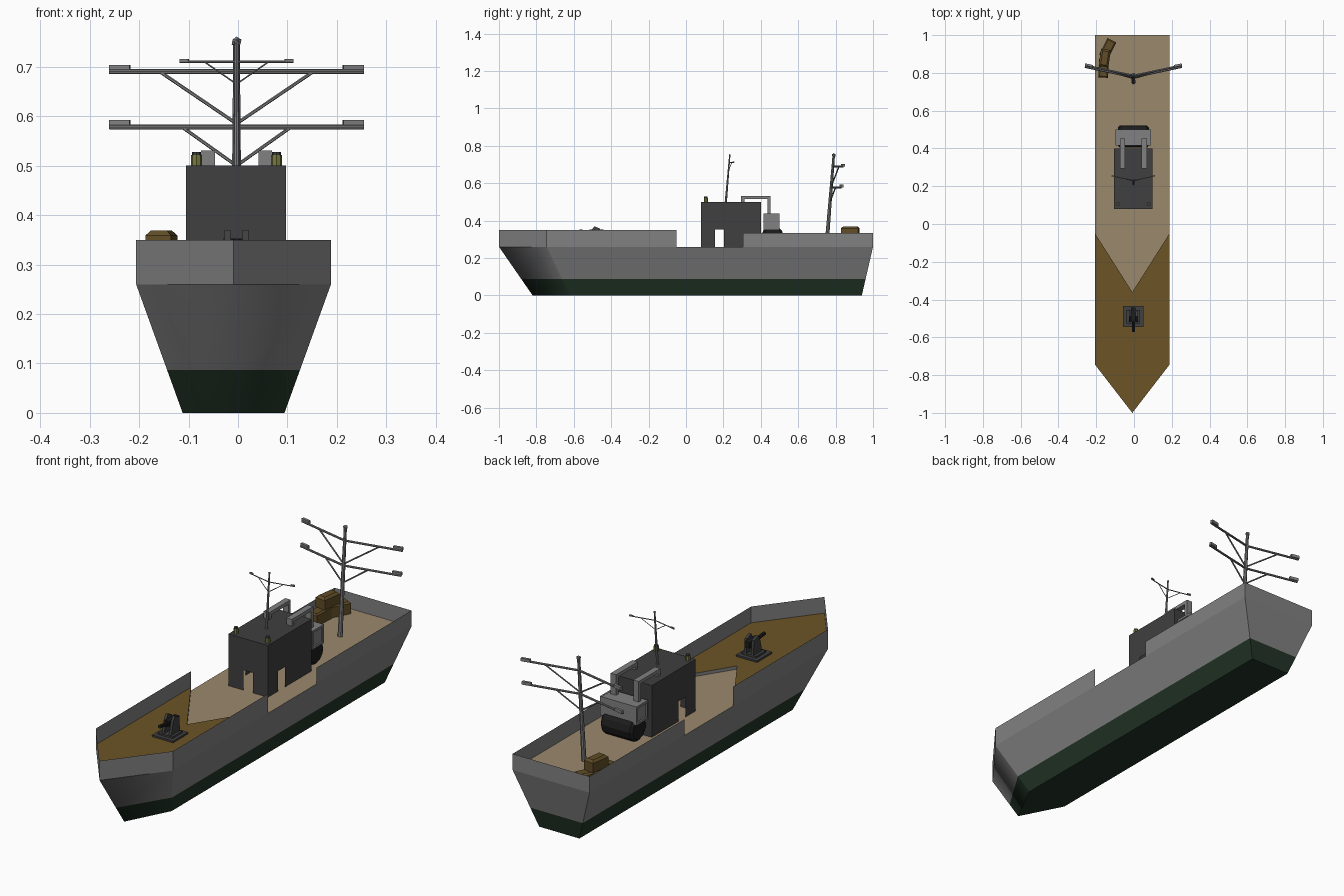
import bpy, bmesh
from math import radians
from mathutils import Vector, Matrix

if "Cube" in bpy.data.objects:
    bpy.data.objects.remove(bpy.data.objects["Cube"])

C = -0.009  # hull centre line
M = -0.003  # centre of the fittings


def mat(name, rgb):
    m = bpy.data.materials.new(name)
    m.diffuse_color = (*rgb, 1)
    m.use_nodes = True
    m.node_tree.nodes["Principled BSDF"].inputs["Base Color"].default_value = m.diffuse_color
    return m


GREY = mat("hull_grey", (0.22, 0.22, 0.22))
GREEN = mat("bottom_green", (0.016, 0.035, 0.02))
TAN = mat("deck_tan", (0.33, 0.25, 0.155))
BROWN = mat("deck_brown", (0.15, 0.09, 0.02))
CRATE = mat("crate_brown", (0.12, 0.075, 0.02))
DARK = mat("dark_grey", (0.05, 0.05, 0.05))
BLACK = mat("black", (0.012, 0.012, 0.012))
OLIVE = mat("lamp_olive", (0.2, 0.2, 0.05))


def finish(name, bm, *mats, normals=True):
    if normals:
        bmesh.ops.recalc_face_normals(bm, faces=bm.faces)
    me = bpy.data.meshes.new(name)
    bm.to_mesh(me)
    bm.free()
    for m in mats:
        me.materials.append(m)
    ob = bpy.data.objects.new(name, me)
    bpy.context.collection.objects.link(ob)
    return ob


def box(name, x, y, z, m, rot=0, bevel=0):
    bm = bmesh.new()
    mid = Vector((sum(x) / 2, sum(y) / 2, sum(z) / 2))
    size = (x[1] - x[0], y[1] - y[0], z[1] - z[0], 1)
    bmesh.ops.create_cube(bm, size=1, matrix=Matrix.Translation(mid)
                          @ Matrix.Rotation(radians(rot), 4, 'Z') @ Matrix.Diagonal(size))
    if bevel:
        top = max(v.co.z for v in bm.verts) - 1e-4
        edges = [e for e in bm.edges if all(v.co.z > top for v in e.verts)]
        bmesh.ops.bevel(bm, geom=edges, offset=bevel, segments=1, affect='EDGES')
    return finish(name, bm, m)


def add_tube(bm, a, b, r1, r2=None, n=8):
    a, b = Vector(a), Vector(b)
    d = b - a
    rot = d.to_track_quat('Z', 'Y').to_matrix().to_4x4()
    bmesh.ops.create_cone(bm, cap_ends=True, segments=n, radius1=r1, radius2=r2 or r1,
                          depth=d.length, matrix=Matrix.Translation((a + b) / 2) @ rot)


def tube(name, a, b, r, m, n=8):
    bm = bmesh.new()
    add_tube(bm, a, b, r, n=n)
    return finish(name, bm, m)


def sheet(name, polys, m):
    bm = bmesh.new()
    for p in polys:
        bm.faces.new([bm.verts.new(v) for v in p])
    return finish(name, bm, m, normals=False)


def extrude(name, pts, vec, *mats):
    bm = bmesh.new()
    f = bm.faces.new([bm.verts.new(p) for p in pts])
    g = bmesh.ops.extrude_face_region(bm, geom=[f], use_keep_orig=True)
    bmesh.ops.translate(bm, vec=vec, verts=[v for v in g['geom'] if isinstance(v, bmesh.types.BMVert)])
    return finish(name, bm, *mats)


# Hull: three outline rings from keel to deck, green below the waterline
def ring(z):
    t = z / 0.26
    w = 0.103 + 0.094 * t
    tip, shoulder, stern = -0.82 - 0.18 * t, -0.62 - 0.125 * t, 0.94 + 0.06 * t
    return [(C, tip, z), (C + w, shoulder, z), (C + w, stern, z), (C - w, stern, z), (C - w, shoulder, z)]


bm = bmesh.new()
rings = [[bm.verts.new(p) for p in ring(z)] for z in (0, 0.087, 0.26)]
for k in range(2):
    for i in range(5):
        j = (i + 1) % 5
        f = bm.faces.new((rings[k][i], rings[k][j], rings[k + 1][j], rings[k + 1][i]))
        f.material_index = 1 - k
        f.smooth = i in (0, 4)  # rounded shading on the bow
bm.faces.new(rings[0]).material_index = 1
bm.faces.new(rings[2]).material_index = 2
finish("hull", bm, GREY, GREEN, TAN)

# Raised fore deck with V-shaped rear edge
L, R = C - 0.197, C + 0.197
fore = [(R, -0.05), (R, -0.745), (C, -1), (L, -0.745), (L, -0.05), (C, -0.36)]
deck = extrude("fore_deck", [(x, y, 0.26) for x, y in fore], (0, 0, 0.015), GREY, BROWN)
for p in deck.data.polygons:
    p.material_index = int(p.normal.z > 0.5)


# Thin bulwarks
def bulwark(name, path, z0, z1):
    sheet(name, [[(*a, z0), (*b, z0), (*b, z1), (*a, z1)] for a, b in zip(path, path[1:])], GREY)


bulwark("bow_bulwark", [(L, -0.05), (L, -0.745), (C, -1), (R, -0.745), (R, -0.05)], 0.275, 0.35)
bulwark("stern_bulwark", [(R, 0.305), (R, 1), (L, 1), (L, 0.305)], 0.26, 0.335)


# Deckhouse: shell walls with open doorways
def wall(a, b, door=None):
    a, b = Vector(a), Vector(b)
    at = lambda t, z: (*a.lerp(b, t), z)
    notch = []
    if door:
        h = 0.025 / (b - a).length
        notch = [at(door - h, 0.26), at(door - h, 0.353), at(door + h, 0.353), at(door + h, 0.26)]
    return [at(0, 0.26)] + notch + [at(1, 0.26), at(1, 0.5), at(0, 0.5)]


x0, x1, y0, y1 = -0.105, 0.097, 0.08, 0.40
sheet("deckhouse", [
    wall((x0, y0), (x1, y0), 0.5), wall((x1, y0), (x1, y1), 0.31),
    wall((x1, y1), (x0, y1)), wall((x0, y1), (x0, y0), 0.69),
    [(x0, y0, 0.5), (x1, y0, 0.5), (x1, y1, 0.5), (x0, y1, 0.5)]], DARK)

for side, s in (("left", -1), ("right", 1)):
    # Roof lamps
    x = M + s * 0.081
    tube("lamp_" + side, (x, 0.106, 0.5), (x, 0.106, 0.522), 0.011, OLIVE)
    tube("lamp_cap_" + side, (x, 0.106, 0.522), (x, 0.106, 0.528), 0.009, DARK)
    # Bent davit arms reaching over the reel
    x = M + s * 0.058
    prof = [(0.295, 0.5), (0.295, 0.531), (0.453, 0.531), (0.453, 0.43),
            (0.435, 0.43), (0.435, 0.515), (0.312, 0.515), (0.312, 0.5)]
    extrude("davit_" + side, [(x - 0.014, y, z) for y, z in prof], (0.028, 0, 0), GREY)
    # Frame on the reel housing ends
    x = M + s * 0.09
    for n, (ya, yb, za, zb) in enumerate([(0.415, 0.5, 0.426, 0.437), (0.415, 0.5, 0.35, 0.36),
                                          (0.415, 0.425, 0.36, 0.426), (0.49, 0.5, 0.36, 0.426)]):
        box(f"housing_frame_{side}_{n}", (x - 0.004, x + 0.004), (ya, yb), (za, zb), GREY)

# Reel housing and black drum
box("reel_housing", (M - 0.087, M + 0.087), (0.416, 0.499), (0.35, 0.436), GREY)
bm = bmesh.new()
add_tube(bm, (M - 0.082, 0.463, 0.318), (M + 0.082, 0.463, 0.318), 0.058, n=12)
caps = [e for f in bm.faces if len(f.verts) > 4 for e in f.edges]
bmesh.ops.bevel(bm, geom=caps, offset=0.01, segments=1, affect='EDGES')
finish("reel_drum", bm, BLACK)


# Masts with swept yards, struts and tip blocks
def mast(name, base, top, r, yards, span, sweep, ra, block):
    base, top = Vector(base), Vector(top)
    on = lambda z: base.lerp(top, (z - base.z) / (top.z - base.z))
    bm = bmesh.new()
    add_tube(bm, base, top, r, r * 0.6)
    bmesh.ops.create_icosphere(bm, subdivisions=1, radius=r, matrix=Matrix.Translation(top))
    for z, zs, reach in yards:
        root = on(z)
        for s in (-1, 1):
            tip = root + Vector((s * span, sweep, 0))
            add_tube(bm, root, tip, ra)
            add_tube(bm, on(zs), root.lerp(tip, reach / span), ra * 0.7, n=6)
            bx, by, bz = block
            ang = Matrix.Rotation(s * sweep / span, 4, 'Z')
            pos = tip + Vector((-s * bx / 2, 0, bz / 2))
            bmesh.ops.create_cube(bm, size=1, matrix=Matrix.Translation(pos) @ ang
                                  @ Matrix.Diagonal((bx, by, bz, 1)))
    finish(name, bm, GREY)


mast("main_mast", (M, 0.751, 0.26), (M, 0.79, 0.75), 0.011,
     [(0.69, 0.585, 0.155), (0.578, 0.5, 0.11)], 0.257, 0.055, 0.005, (0.042, 0.012, 0.014))
mast("fore_mast", (M, 0.213, 0.5), (M, 0.234, 0.75), 0.006,
     [(0.71, 0.665, 0.065)], 0.115, 0.024, 0.0022, (0.018, 0.006, 0.006))

# Stack of crates at the stern
box("crate_low_front", (-0.187, -0.135), (0.775, 0.873), (0.26, 0.315), CRATE, 3 - 6, 0.007)
box("crate_low_rear", (-0.165, -0.113), (0.88, 0.978), (0.26, 0.315), CRATE, -27, 0.007)
box("crate_top", (-0.181, -0.129), (0.832, 0.925), (0.315, 0.369), CRATE, -8, 0.01)

# Deck gun: stepped base, two cheeks, breech and barrel
box("gun_base", (M - 0.056, M + 0.052), (-0.545, -0.435), (0.275, 0.283), DARK)
box("gun_turntable", (M - 0.038, M + 0.036), (-0.526, -0.454), (0.283, 0.291), DARK)
cheek = [(-0.518, 0.291), (-0.503, 0.352), (-0.49, 0.37), (-0.46, 0.357), (-0.454, 0.291)]
for side, s in (("left", -1), ("right", 1)):
    extrude("gun_cheek_" + side, [(M + s * 0.018 - 0.006, y, z) for y, z in cheek], (0.012, 0, 0), DARK)
box("gun_breech", (M - 0.012, M + 0.012), (-0.515, -0.442), (0.325, 0.352), BLACK)
tube("gun_barrel", (M, -0.5, 0.338), (M, -0.57, 0.345), 0.008, BLACK)
